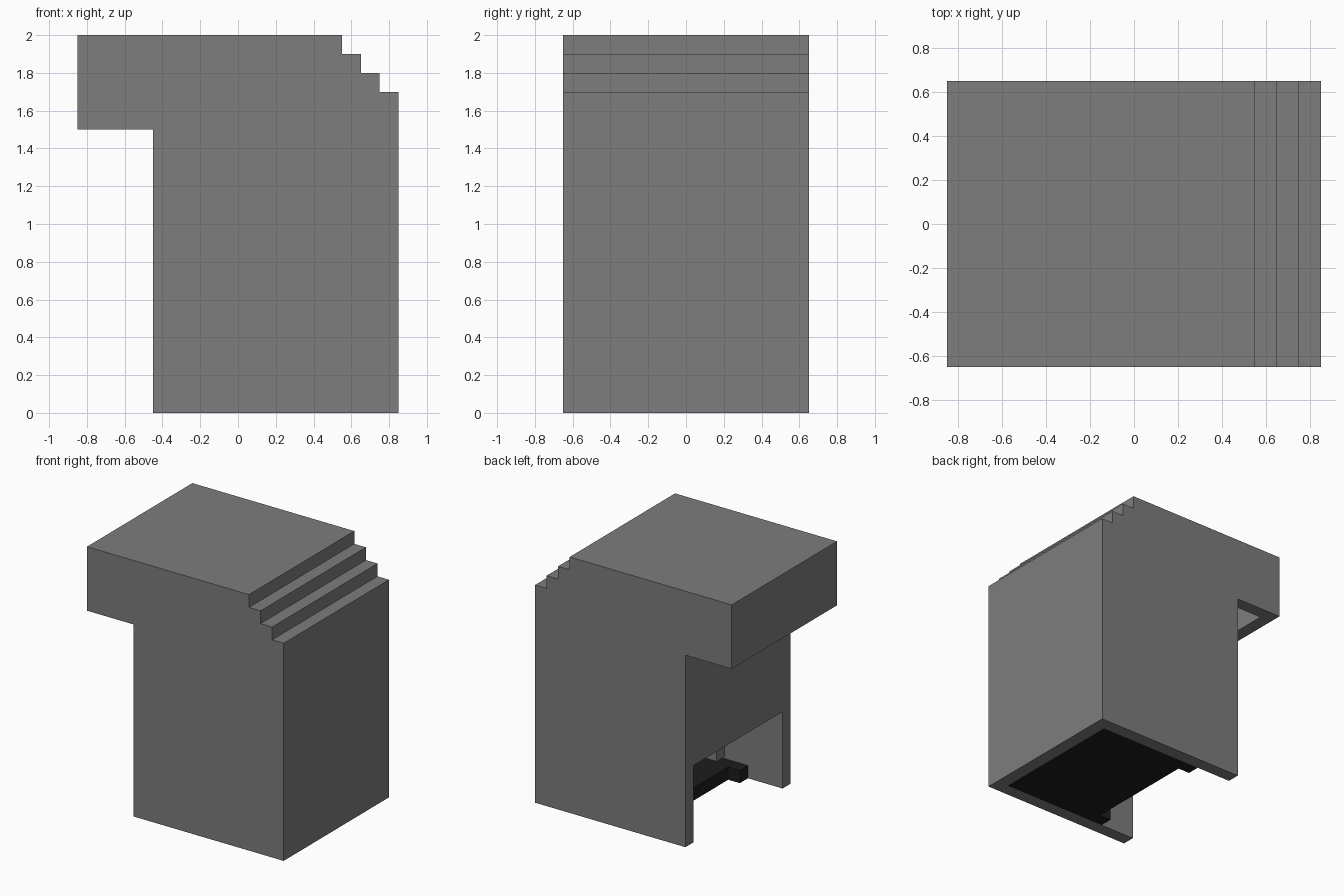
import bpy
import bmesh
from mathutils import Vector

cube = bpy.data.objects.get("Cube")
if cube:
    bpy.data.objects.remove(cube, do_unlink=True)


def make_material(name, value):
    mat = bpy.data.materials.new(name)
    mat.use_nodes = True
    colour = (value, value, value, 1)
    mat.diffuse_color = colour
    mat.node_tree.nodes["Principled BSDF"].inputs["Base Color"].default_value = colour
    return mat


grey = make_material("mid_grey", 0.205)
black = make_material("near_black", 0.012)


def extrude_profile(name, points, axis, low, high, mat):
    """Extrude (x, z) points along y, or (x, y) points along z."""
    bm = bmesh.new()
    if axis == "y":
        verts = [bm.verts.new((a, low, b)) for a, b in points]
        offset = Vector((0, high - low, 0))
    else:
        verts = [bm.verts.new((a, b, low)) for a, b in points]
        offset = Vector((0, 0, high - low))
    face = bm.faces.new(verts)
    result = bmesh.ops.extrude_face_region(bm, geom=[face], use_keep_orig=True)
    moved = [g for g in result["geom"] if isinstance(g, bmesh.types.BMVert)]
    bmesh.ops.translate(bm, verts=moved, vec=offset)
    bmesh.ops.recalc_face_normals(bm, faces=bm.faces)
    mesh = bpy.data.meshes.new(name)
    bm.to_mesh(mesh)
    bm.free()
    mesh.materials.append(mat)
    obj = bpy.data.objects.new(name, mesh)
    bpy.context.collection.objects.link(obj)
    return obj


def rectangle(x0, x1, b0, b1):
    return [(x0, b0), (x1, b0), (x1, b1), (x0, b1)]


WALL = 0.1
OUT, INN = 0.65, 0.55

# Stepped corner, from the tall end wall up to the roof
steps = [(0.85, 1.7), (0.75, 1.7), (0.75, 1.8), (0.65, 1.8),
         (0.65, 1.9), (0.55, 1.9), (0.55, 2.0)]
outer = [(0.85, 0)] + steps + [(-0.85, 2.0), (-0.85, 1.5)]

# Two side panels with the full silhouette
side = outer + [(-0.45, 1.5), (-0.45, 0)]
extrude_profile("front_panel", side, "y", -OUT, -INN, grey)
extrude_profile("back_panel", side, "y", INN, OUT, grey)

# Roof, stepped corner and end walls as one bent sheet
inner_steps = [(x - WALL, z - WALL) for x, z in reversed(steps)]
sheet = outer + [(-0.75, 1.5), (-0.75, 1.9)] + inner_steps + [(0.75, 0)]
extrude_profile("roof_and_end_walls", sheet, "y", -INN, INN, grey)

# Wall above the dispensing opening
extrude_profile("opening_wall", rectangle(-0.45, -0.35, 0.6, 1.5), "y", -INN, INN, grey)

# Spout hanging inside the opening
extrude_profile("spout", rectangle(-0.3, -0.2, 0.4, 1.9), "y", -0.05, 0.05, grey)

# Floor tray with a prong at each side
tray = [(0.75, -INN), (0.75, INN), (-0.15, INN), (-0.15, 0.45),
        (-0.05, 0.45), (-0.05, -0.45), (-0.15, -0.45), (-0.15, -INN)]
extrude_profile("floor_tray", tray, "z", 0, 0.1, black)
